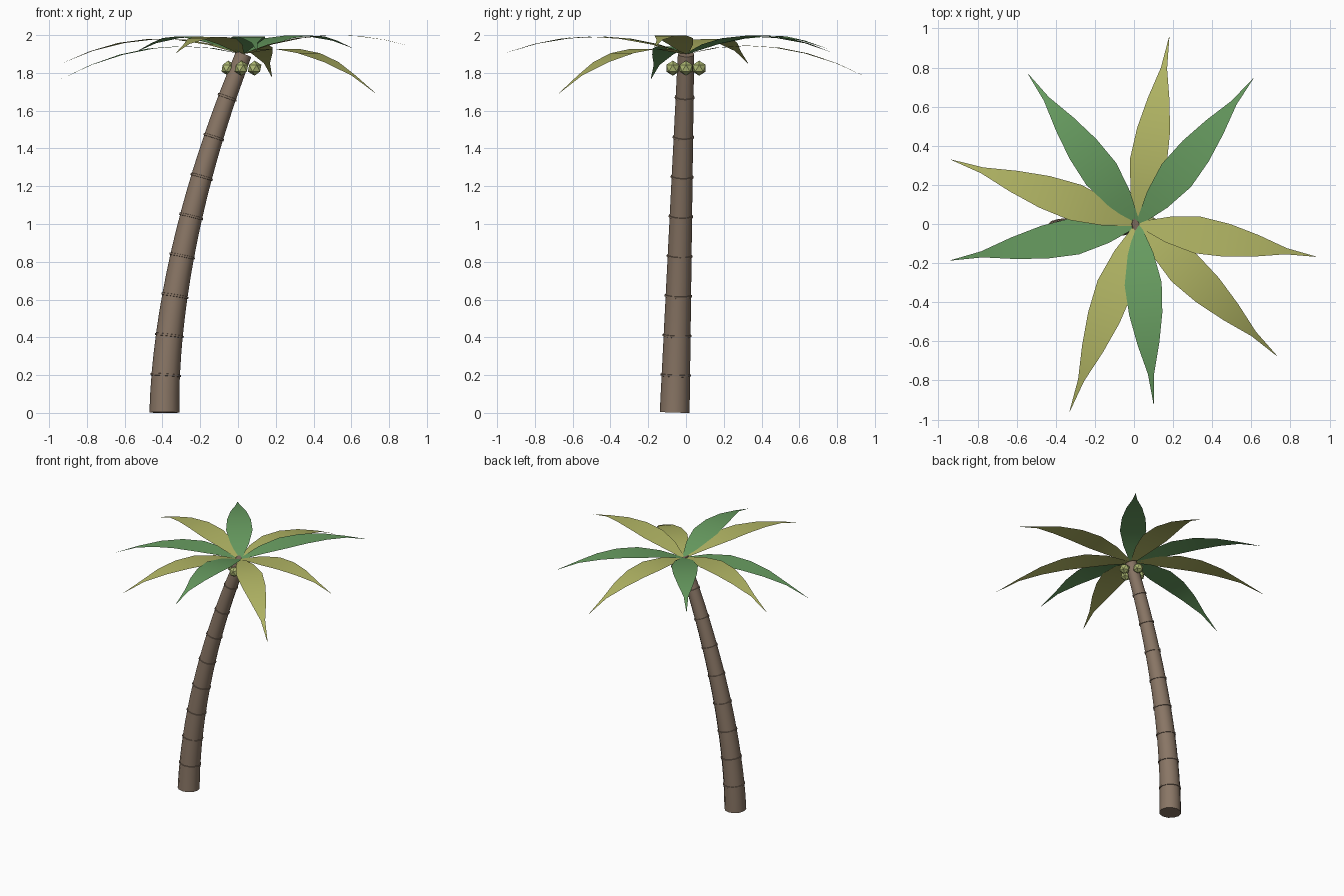
import bpy, bmesh, math
from mathutils import Vector

if "Cube" in bpy.data.objects:
    bpy.data.objects.remove(bpy.data.objects["Cube"])


def material(name, rgb):
    m = bpy.data.materials.new(name)
    m.diffuse_color = (*rgb, 1)
    m.use_nodes = True
    m.node_tree.nodes["Principled BSDF"].inputs["Base Color"].default_value = m.diffuse_color
    return m


bark = material("bark", (0.25, 0.18, 0.13))
green = material("leaf_green", (0.14, 0.34, 0.12))
yellow = material("leaf_yellow", (0.45, 0.47, 0.13))
husk = material("husk", (0.42, 0.48, 0.17))


def finish(bm, name, mat, smooth=None):
    me = bpy.data.meshes.new(name)
    bm.to_mesh(me)
    bm.free()
    ob = bpy.data.objects.new(name, me)
    bpy.context.collection.objects.link(ob)
    me.materials.append(mat)
    if smooth:
        bpy.ops.object.select_all(action='DESELECT')
        ob.select_set(True)
        bpy.context.view_layer.objects.active = ob
        bpy.ops.object.shade_smooth_by_angle(angle=math.radians(smooth))
    return ob


# Curved, tapering path of the trunk
HEIGHT = 1.9


def spine(z):
    t = max(z, 0) / HEIGHT
    return Vector((-0.39 + 0.42 * t ** 1.8, -0.06 + 0.06 * t, z))


def radius(z):
    return 0.079 - 0.036 * z / HEIGHT


def tube(name, stations, sides, mat):
    """Sweep circles (z, radius) along the spine, square to it."""
    bm = bmesh.new()
    loops = []
    for z, r in stations:
        tangent = (spine(z + 0.01) - spine(z)).normalized()
        u = Vector((0, 1, 0)).cross(tangent).normalized()
        v = tangent.cross(u)
        loops.append([bm.verts.new(spine(z) + r * (math.cos(a) * u + math.sin(a) * v))
                      for a in (math.tau * i / sides for i in range(sides))])
    for a, b in zip(loops, loops[1:]):
        for i in range(sides):
            j = (i + 1) % sides
            bm.faces.new((a[i], a[j], b[j], b[i]))
    bm.faces.new(loops[0][::-1])
    bm.faces.new(loops[-1])
    return finish(bm, name, mat, 40)


# Trunk with thin raised growth rings
stations = [(0.002, radius(0))]
for k in range(8):
    z = 0.20 + 0.21 * k
    r = radius(z)
    stations += [(z - 0.1, radius(z - 0.1)), (z - 0.006, r), (z - 0.005, r + 0.005),
                 (z + 0.005, r + 0.005), (z + 0.006, r)]
stations.append((HEIGHT, radius(HEIGHT)))
tube("trunk", stations, 12, bark)

# Fronds: angle, reach, starting rise, tip height above the crown
HALF_WIDTHS = [0.012, 0.066, 0.095, 0.085, 0.056, 0.016, 0.001]
CROWN = Vector((0.02, 0, 1.9))
fronds = [(-10.4, 0.925, 0.36, 0.036), (51.6, 0.95, 0.36, 0.03), (80.5, 0.97, 0.26, -0.123),
          (126.2, 0.95, 0.36, 0.01), (161, 1.01, 0.364, -0.05), (191, 0.975, 0.25, -0.133),
          (250, 1.02, 0.36, 0.005), (275, 0.923, 0.36, 0.015), (316.5, 0.98, 0.228, -0.21)]
for n, (deg, reach, rise, tip) in enumerate(fronds):
    a = math.radians(deg)
    out = Vector((math.cos(a), math.sin(a), 0))
    side = Vector((-out.y, out.x, 0))
    bm = bmesh.new()
    rows = []
    for i, w in enumerate(HALF_WIDTHS):
        t = i / (len(HALF_WIDTHS) - 1)
        p = CROWN + out * reach * t
        p.z += rise * t + (tip - rise) * t * t
        rows.append((bm.verts.new(p - side * w), bm.verts.new(p + side * w)))
    for p, q in zip(rows, rows[1:]):
        bm.faces.new((p[0], q[0], q[1], p[1]))
    finish(bm, f"frond_{n + 1}", green if n % 2 else yellow, 40)

# Four faceted coconuts around the trunk top
for n in range(4):
    a = n * math.pi / 2
    bm = bmesh.new()
    bmesh.ops.create_icosphere(bm, subdivisions=1, radius=0.04)
    bmesh.ops.translate(bm, verts=bm.verts,
                        vec=(0.018 + 0.07 * math.cos(a), 0.07 * math.sin(a), 1.825))
    finish(bm, f"coconut_{n + 1}", husk)
